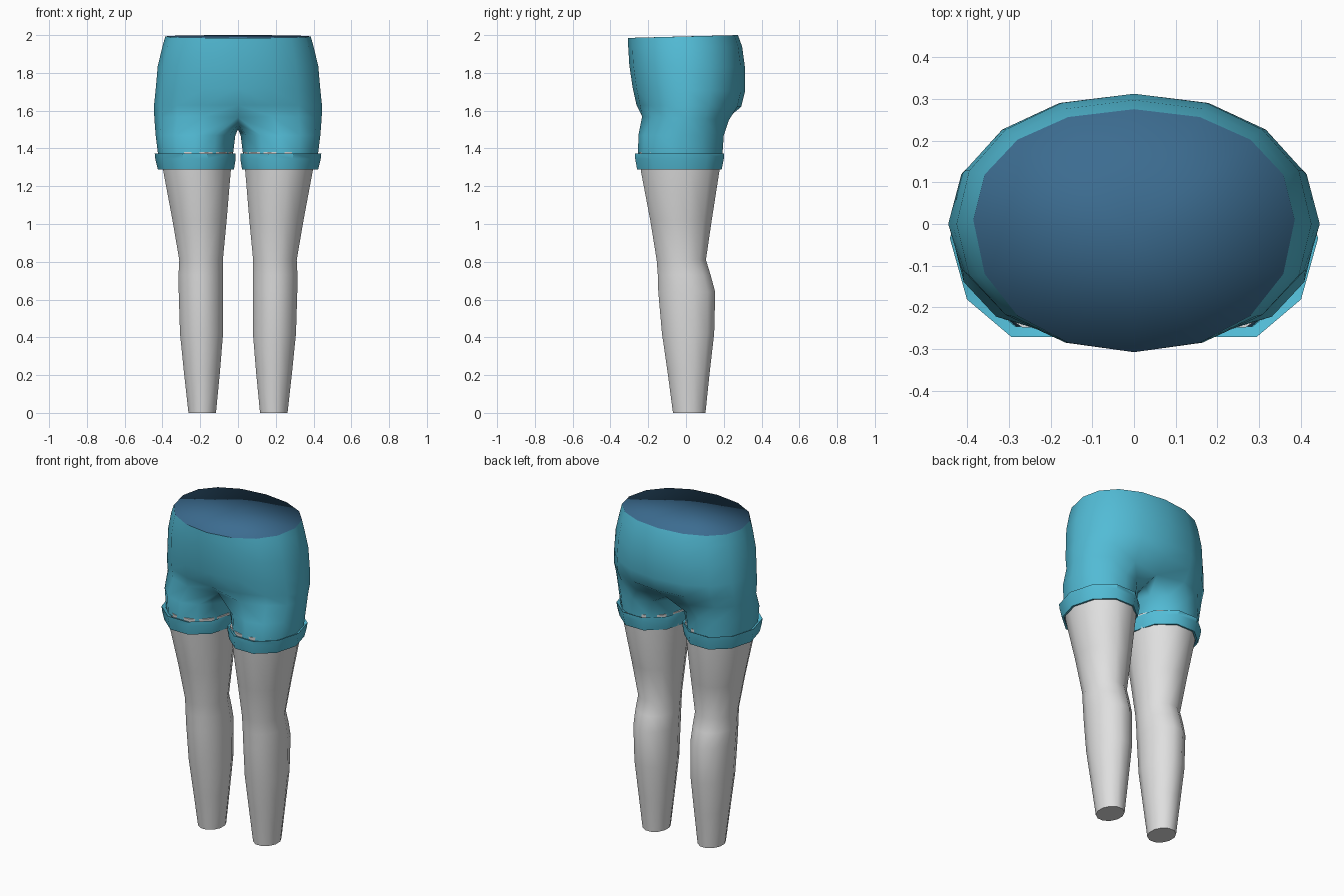
import bpy, bmesh
from math import sin, cos, pi, radians

if "Cube" in bpy.data.objects:
    bpy.data.objects.remove(bpy.data.objects["Cube"])


def material(name, rgb):
    m = bpy.data.materials.new(name)
    m.diffuse_color = (*rgb, 1)
    m.use_nodes = True
    m.node_tree.nodes["Principled BSDF"].inputs["Base Color"].default_value = m.diffuse_color
    return m


TEAL = material("teal cloth", (0.085, 0.50, 0.67))
BLUE = material("dark blue lining", (0.045, 0.15, 0.28))
GREY = material("pale grey", (0.74, 0.74, 0.74))


def half_ring(hw, yf, yb, zf, zb, ym=0.0):
    """Right half of a body section, from front centre to back centre."""
    pts = []
    for i in range(9):
        t = pi * i / 8
        c = cos(t)
        c = (abs(c) ** 0.93) * (1 if c > 0 else -1)
        y = ym + (yf - ym) * c if c > 0 else ym - (yb - ym) * c
        x = 0 if i in (0, 8) else hw * sin(t) ** 0.93
        pts.append((x, y, zf + (zb - zf) * (y - yf) / (yb - yf)))
    return pts


def oval(x0, x1, y0, y1, z, n=12, start=0.0):
    """Closed oval section between the given limits."""
    cx, rx, cy, ry = (x0 + x1) / 2, (x1 - x0) / 2, (y0 + y1) / 2, (y1 - y0) / 2
    return [(cx + rx * cos(start + 2 * pi * i / n),
             cy + ry * sin(start + 2 * pi * i / n), z) for i in range(n)]


def add_ring(bm, pts):
    return [bm.verts.new(p) for p in pts]


def bridge(bm, up, low, closed=True, mat=0):
    n = len(up)
    for i in range(n if closed else n - 1):
        j = (i + 1) % n
        bm.faces.new((up[i], low[i], low[j], up[j])).material_index = mat


def finish(bm, name, mats, angle=50):
    me = bpy.data.meshes.new(name)
    bm.to_mesh(me)
    bm.free()
    ob = bpy.data.objects.new(name, me)
    bpy.context.collection.objects.link(ob)
    for m in mats:
        me.materials.append(m)
    mod = ob.modifiers.new("Mirror", 'MIRROR')
    mod.merge_threshold = 0.0005
    bpy.ops.object.select_all(action='DESELECT')
    ob.select_set(True)
    bpy.context.view_layer.objects.active = ob
    if angle:
        bpy.ops.object.shade_smooth_by_angle(angle=radians(angle))
    else:
        bpy.ops.object.shade_smooth()
    return ob


# Shorts: hip sections, then a crotch seam, then the leg tubes
RIM = (0.385, -0.307, 0.275, 1.985, 2.0, 0.01)
HIPS = [RIM,
        (0.400, -0.306, 0.297, 1.94, 1.94),
        (0.425, -0.300, 0.312, 1.84, 1.83),
        (0.436, -0.282, 0.312, 1.72, 1.70),
        (0.445, -0.262, 0.292, 1.63, 1.62),
        (0.443, -0.250, 0.245, 1.57, 1.55)]
bm = bmesh.new()
prev = None
for k, h in enumerate(HIPS):
    pts = half_ring(*h)
    if k == len(HIPS) - 1:      # tuck the centre seam inward
        pts[0] = (0, -0.195, 1.565)
        pts[8] = (0, 0.200, 1.545)
    ring = add_ring(bm, pts)
    if prev:
        bridge(bm, prev, ring, closed=False)
    prev = ring
prev = prev + add_ring(bm, [(0, 0.10, 1.515), (0, -0.02, 1.50), (0, -0.12, 1.53)])
for x0, x1, y0, y1, z in [(0.014, 0.436, -0.252, 0.200, 1.47),
                          (0.028, 0.422, -0.254, 0.192, 1.36)]:
    ring = add_ring(bm, oval(x0, x1, y0, y1, z, 12, radians(-120)))
    bridge(bm, prev, ring)
    prev = ring
finish(bm, "shorts", [TEAL], 80)

# Waist lining: closes the waist opening, softly shaded over the rim
bm = bmesh.new()
top = add_ring(bm, half_ring(*RIM))
low = add_ring(bm, half_ring(0.385, -0.290, 0.275, 1.90, 1.90))
bridge(bm, top, low, closed=False)
mid = bm.verts.new((0, -0.01, 1.993))
for a, b in zip(top, top[1:]):
    bm.faces.new((mid, a, b))
finish(bm, "waist_lining", [BLUE], None)

# Turned-up cuffs with a dark inside
CUFF = [(0.028, 0.420, -0.256, 0.192, 1.362, 0),
        (0.014, 0.441, -0.283, 0.214, 1.372, 0),
        (0.012, 0.438, -0.281, 0.212, 1.345, 0),
        (0.022, 0.424, -0.270, 0.200, 1.288, 0),
        (0.030, 0.412, -0.258, 0.190, 1.288, 0),
        (0.034, 0.400, -0.245, 0.178, 1.350, 1)]
bm = bmesh.new()
prev = None
for x0, x1, y0, y1, z, mat in CUFF:
    ring = add_ring(bm, oval(x0, x1, y0, y1, z, 10))
    if prev:
        bridge(bm, prev, ring, mat=mat)
    prev = ring
finish(bm, "cuffs", [TEAL, BLUE], 40)

# Legs: inner x, outer x, front y, back y, height
LEG = [(0.022, 0.412, -0.255, 0.187, 1.38),
       (0.032, 0.402, -0.246, 0.184, 1.28),
       (0.055, 0.352, -0.195, 0.142, 1.02),
       (0.076, 0.315, -0.160, 0.110, 0.81),
       (0.074, 0.319, -0.154, 0.135, 0.73),
       (0.074, 0.318, -0.152, 0.160, 0.64),
       (0.075, 0.311, -0.132, 0.154, 0.42),
       (0.092, 0.290, -0.102, 0.130, 0.22),
       (0.114, 0.265, -0.072, 0.106, 0.0)]
bm = bmesh.new()
prev = None
for s in LEG:
    ring = add_ring(bm, oval(*s, 12, radians(15)))
    if prev:
        bridge(bm, prev, ring)
    else:
        bm.faces.new(ring)
    prev = ring
bm.faces.new(prev[::-1])
finish(bm, "legs", [GREY], 50)
